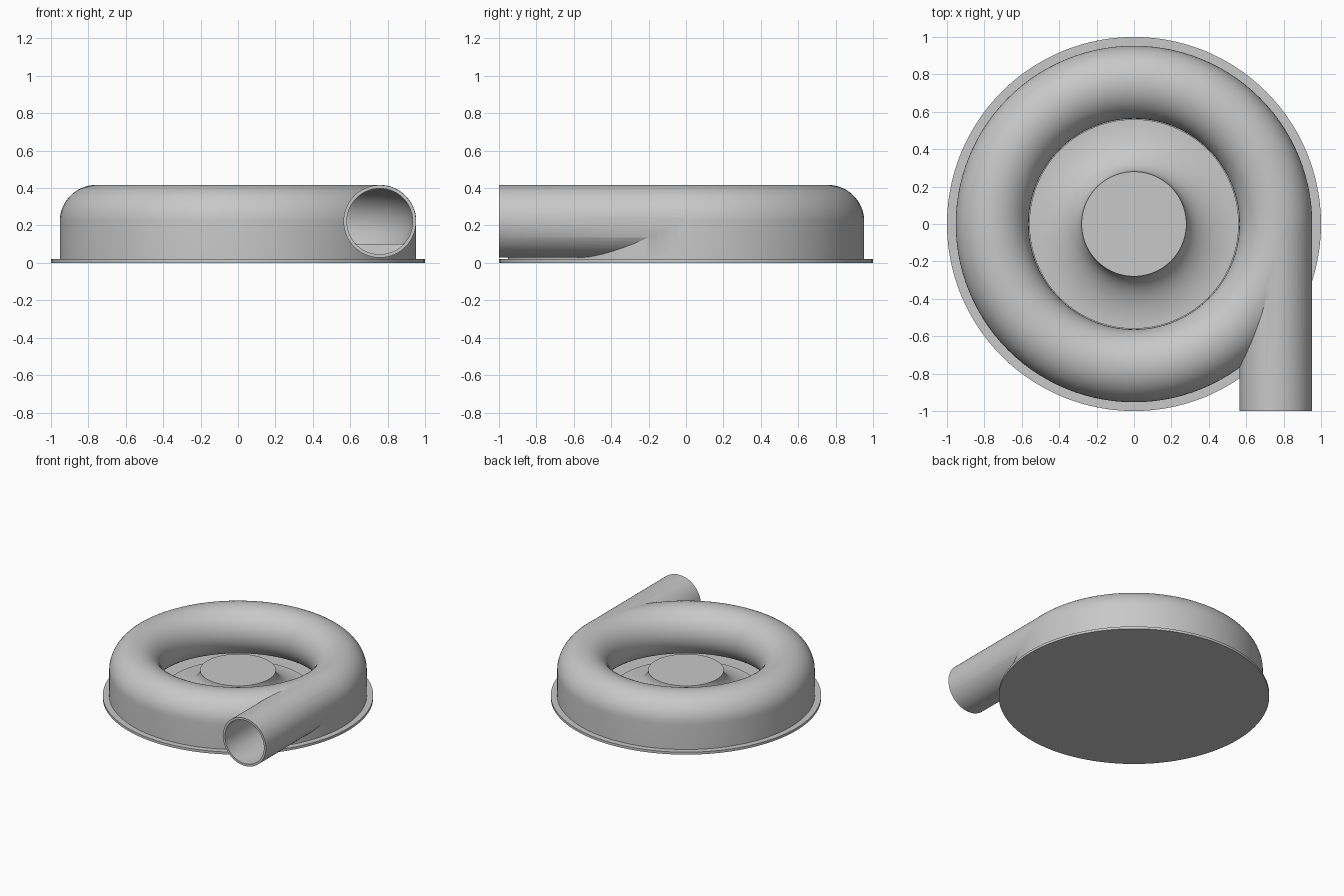
import bpy, bmesh
from math import sin, cos, pi, radians

if "Cube" in bpy.data.objects:
    bpy.data.objects.remove(bpy.data.objects["Cube"], do_unlink=True)

GREY = (0.58, 0.58, 0.58, 1)
grey = bpy.data.materials.new("plain grey")
grey.use_nodes = True
grey.diffuse_color = GREY
grey.node_tree.nodes["Principled BSDF"].inputs["Base Color"].default_value = GREY

RING, MID, TUBE, BORE = 0.758, 0.222, 0.195, 0.176
SIDES, STEPS = 56, 112


def add_object(name, bm):
    bmesh.ops.recalc_face_normals(bm, faces=bm.faces)
    mesh = bpy.data.meshes.new(name)
    bm.to_mesh(mesh)
    bm.free()
    mesh.materials.append(grey)
    ob = bpy.data.objects.new(name, mesh)
    bpy.context.collection.objects.link(ob)
    return ob


def loft(name, rings, closed_path=False):
    """Skin a list of closed rings, capping the ends of an open path."""
    bm = bmesh.new()
    loops = [[bm.verts.new(p) for p in ring] for ring in rings]
    pairs = list(zip(loops, loops[1:]))
    if closed_path:
        pairs.append((loops[-1], loops[0]))
    else:
        bm.faces.new(loops[0])
        bm.faces.new(loops[-1])
    for a, b in pairs:
        for i in range(len(a)):
            j = (i + 1) % len(a)
            bm.faces.new((a[i], a[j], b[j], b[i]))
    return add_object(name, bm)


def circle(radius, z):
    return [(radius * cos(2 * pi * i / STEPS), radius * sin(2 * pi * i / STEPS), z)
            for i in range(STEPS)]


def tube_ring(radius, y=0, turn=0, floor=0):
    """Tube cross-section on the straight run (y) or around the ring (turn)."""
    ring = []
    for i in range(SIDES):
        a = 2 * pi * i / SIDES
        r = RING + radius * cos(a)
        ring.append((r * cos(turn), r * sin(turn) + y, max(floor, MID + radius * sin(a))))
    return ring


def smooth(ob):
    bpy.ops.object.select_all(action='DESELECT')
    ob.select_set(True)
    bpy.context.view_layer.objects.active = ob
    bpy.ops.object.shade_smooth_by_angle(angle=radians(30))


def boolean(ob, tool, operation):
    bpy.context.view_layer.objects.active = ob
    mod = ob.modifiers.new(operation, 'BOOLEAN')
    mod.operation, mod.solver, mod.object = operation, 'EXACT', tool
    bpy.ops.object.modifier_apply(modifier=mod.name)
    bpy.data.objects.remove(tool, do_unlink=True)


# Base plate
base = loft("base_plate", [circle(1, 0), circle(1, 0.02)])

# Ring housing: rounded top and inside, straight outer wall
profile = [(RING + TUBE * cos(a), MID + TUBE * sin(a))
           for a in (1.5 * pi * i / 42 for i in range(43))]
profile += [(RING, 0.01), (RING + TUBE, 0.01)]
housing = loft("ring_housing", [
    [(r * cos(t), r * sin(t), z) for r, z in profile]
    for t in (2 * pi * k / STEPS for k in range(STEPS))], closed_path=True)

# Outlet pipe, tangent to the ring
pipe = loft("outlet_pipe", [tube_ring(TUBE - 0.001, y) for y in (-1, 0)])
boolean(housing, pipe, 'UNION')

# Air passage: round bore, then a channel with a flat floor
passage = [tube_ring(BORE, -1.1), tube_ring(BORE, -0.3)]
passage += [tube_ring(BORE, -0.295, floor=0.1)]
passage += [tube_ring(BORE, turn=radians(5 * k), floor=0.1) for k in range(41)]
boolean(housing, loft("air_passage", passage), 'DIFFERENCE')

# Central hub with a concave flare down to its rim
flare = [(0.56 - 0.28 * cos(a), 0.225 - 0.18 * sin(a))
         for a in (pi / 2 * i / 20 for i in range(21))]
hub = loft("hub", [circle(r, z) for r, z in flare] + [circle(0.56, 0.01)])

for part in (base, housing, hub):
    smooth(part)
